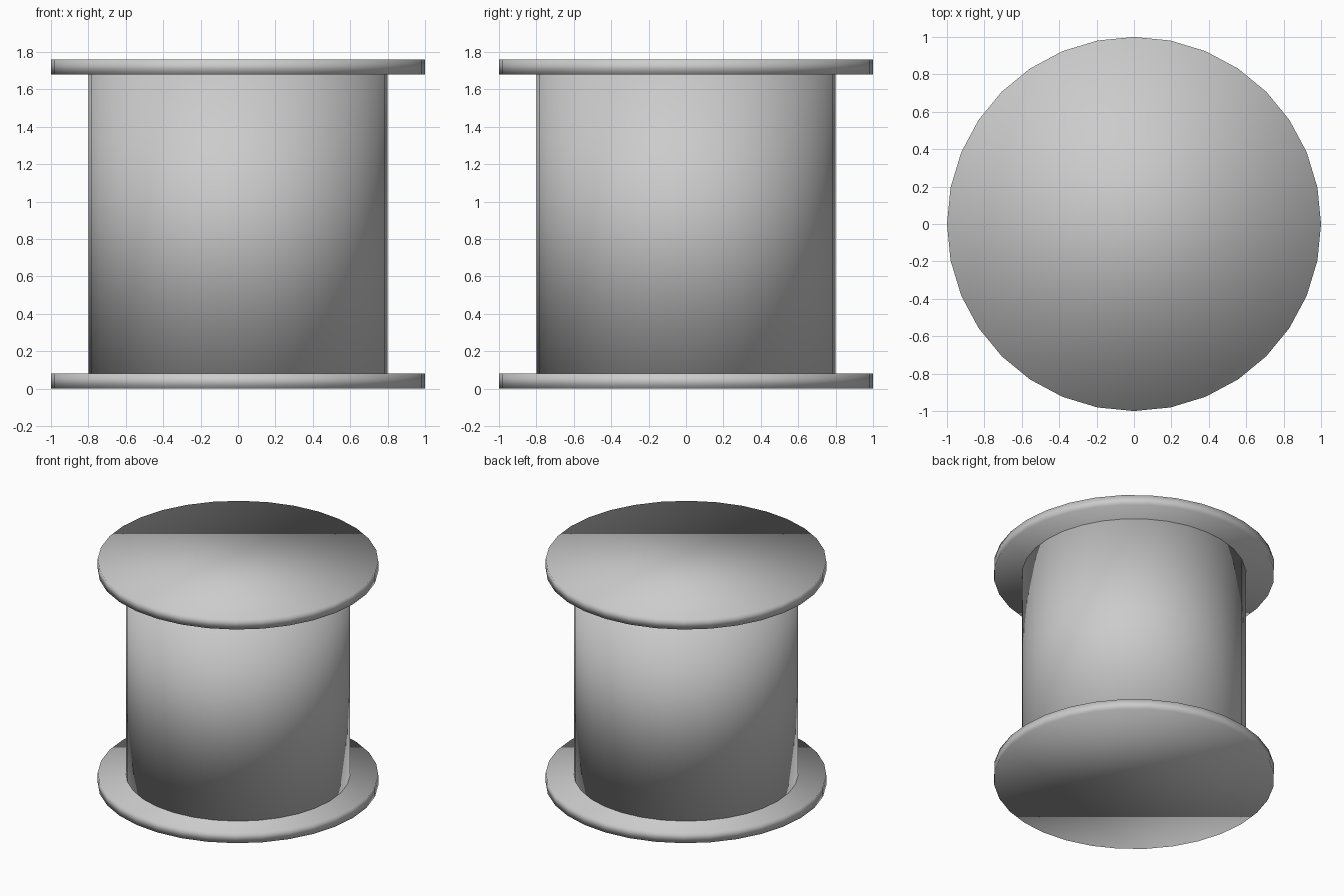
import bpy

if "Cube" in bpy.data.objects:
    bpy.data.objects.remove(bpy.data.objects["Cube"])

FLANGE_R, FLANGE_H = 1.0, 0.08
CORE_R, CORE_H = 0.8, 1.6


def disc(name, radius, height, base):
    """Closed 32-sided cylinder standing on z = base, smooth shaded throughout."""
    bpy.ops.mesh.primitive_cylinder_add(vertices=32, radius=radius, depth=height,
                                        location=(0, 0, base + height / 2))
    obj = bpy.context.object
    obj.name = name
    bpy.ops.object.shade_smooth()
    return obj


# Two end flanges with the core between them
disc("bottom_flange", FLANGE_R, FLANGE_H, 0)
disc("core", CORE_R, CORE_H, FLANGE_H)
disc("top_flange", FLANGE_R, FLANGE_H, FLANGE_H + CORE_H)
